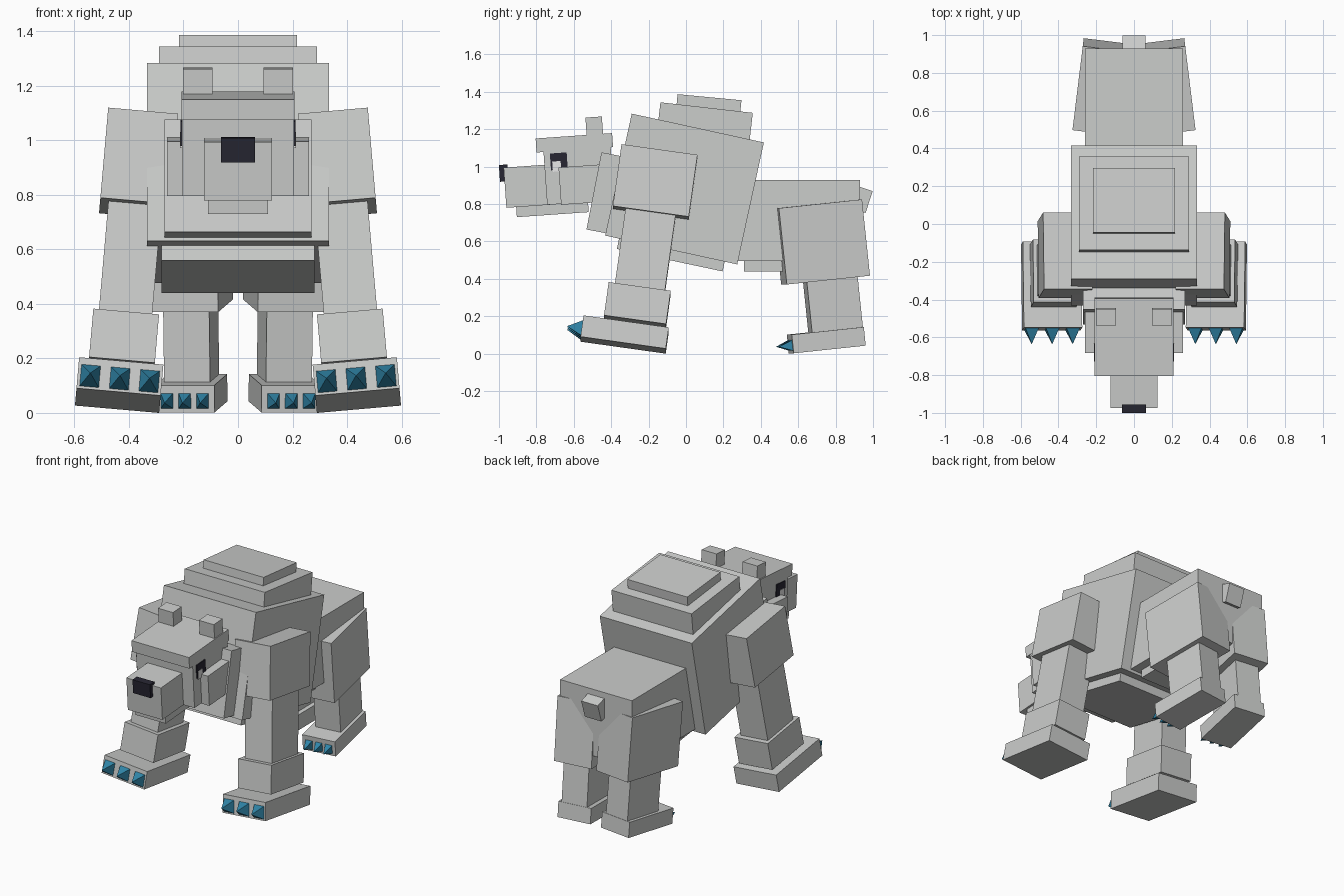
import bpy
import bmesh
from math import radians
from mathutils import Euler, Matrix, Vector

cube = bpy.data.objects.get("Cube")
if cube:
    bpy.data.objects.remove(cube, do_unlink=True)


def material(name, rgb):
    mat = bpy.data.materials.new(name)
    mat.use_nodes = True
    mat.diffuse_color = (*rgb, 1)
    mat.node_tree.nodes["Principled BSDF"].inputs["Base Color"].default_value = (*rgb, 1)
    return mat


FUR = material("grey fur", (0.6, 0.61, 0.6))
BLACK = material("near black", (0.02, 0.019, 0.032))
CLAW = material("blue claw", (0.03, 0.24, 0.4))
WHITE = material("eye white", (0.85, 0.85, 0.85))


def finish(name, bm, mat, matrix):
    mesh = bpy.data.meshes.new(name)
    bm.to_mesh(mesh)
    bm.free()
    mesh.materials.append(mat)
    obj = bpy.data.objects.new(name, mesh)
    obj.matrix_world = matrix
    bpy.context.collection.objects.link(obj)


def frame(center, tilt):
    rotation = Euler([radians(a) for a in tilt]).to_matrix().to_4x4()
    return Matrix.Translation(center) @ rotation


def box(name, center, size, pitch=0, mat=FUR, tilt=None):
    bm = bmesh.new()
    bmesh.ops.create_cube(bm, size=1)
    bmesh.ops.scale(bm, vec=size, verts=bm.verts)
    matrix = frame(center, tilt or (pitch, 0, 0))
    finish(name, bm, mat, matrix)
    return matrix


def claws(name, foot, front, spacing, width, height, length):
    """Three four-sided claws along the front of a foot."""
    for i in (-1, 0, 1):
        bm = bmesh.new()
        bmesh.ops.create_cone(bm, cap_ends=True, segments=4, radius1=0.5 ** 0.5,
                              radius2=0, depth=1)
        turn = Matrix.Rotation(radians(90), 3, 'X') @ Matrix.Rotation(radians(45), 3, 'Z')
        bmesh.ops.rotate(bm, matrix=turn, verts=bm.verts)
        bmesh.ops.scale(bm, vec=(width, length, height), verts=bm.verts)
        place = Matrix.Translation(Vector((i * spacing, front - length / 2, -0.008)))
        finish(f"{name}_{i + 2}", bm, CLAW, foot @ place)


# Body
box("torso", (0, -0.008, 0.88), (0.666, 0.723, 0.667), -12.3)
box("belly", (0, -0.062, 0.617), (0.56, 0.578, 0.24), -12)
box("lower_hump", (0, 0.1, 1.226), (0.58, 0.497, 0.18), -6.5)
box("upper_hump", (0, 0.121, 1.321), (0.434, 0.343, 0.1), -5.4)
box("rump", (0, 0.565, 0.712), (0.52, 0.73, 0.435))
box("rear_belly", (0, 0.45, 0.49), (0.4, 0.28, 0.1))
box("tail", (0, 0.922, 0.829), (0.12, 0.12, 0.123), -18)
box("neck", (0, -0.394, 0.851), (0.54, 0.2, 0.42), -11)

# Head
box("head", (0, -0.575, 0.985), (0.41, 0.36, 0.355), 4)
box("brow", (0, -0.597, 1.127), (0.416, 0.41, 0.075), 4)
box("cheeks", (0, -0.54, 0.905), (0.52, 0.27, 0.2), 4)
box("snout", (0, -0.838, 0.896), (0.25, 0.26, 0.215), 4)
box("jaw", (0, -0.715, 0.783), (0.22, 0.385, 0.08), 4)
box("nose", (0, -0.975, 0.965), (0.126, 0.045, 0.09), 4, BLACK)

# Paired parts
for side, s in (("left", 1), ("right", -1)):
    box(f"{side}_ear", (s * 0.148, -0.49, 1.21), (0.108, 0.088, 0.11), 4)
    box(f"{side}_eye", (s * 0.207, -0.68, 1.028), (0.008, 0.09, 0.09), 4, BLACK)
    box(f"{side}_eye_white", (s * 0.209, -0.691, 1.001), (0.008, 0.045, 0.055), 4, WHITE)

    # Front leg, leaning outward and forward
    lean = (-8, -5 * s, 0)
    box(f"{side}_shoulder", (s * 0.365, -0.165, 0.915), (0.257, 0.41, 0.335), tilt=lean)
    box(f"{side}_forearm", (s * 0.395, -0.215, 0.57), (0.196, 0.27, 0.6), tilt=lean)
    box(f"{side}_wrist", (s * 0.42, -0.26, 0.26), (0.242, 0.335, 0.18), tilt=lean)
    paw = box(f"{side}_front_paw", (s * 0.436, -0.328, 0.102), (0.31, 0.46, 0.115), tilt=lean)
    claws(f"{side}_front_claw", paw, -0.23, 0.109, 0.07, 0.08, 0.08)

    # Hind leg, turned outward
    turn = (6, 0, 7 * s)
    box(f"{side}_thigh", (s * 0.172, 0.725, 0.597), (0.25, 0.45, 0.41), tilt=turn)
    box(f"{side}_shin", (s * 0.172, 0.785, 0.27), (0.17, 0.275, 0.4), tilt=turn)
    paw = box(f"{side}_hind_paw", (s * 0.172, 0.75, 0.072), (0.22, 0.39, 0.1), tilt=turn)
    claws(f"{side}_hind_claw", paw, -0.195, 0.066, 0.045, 0.056, 0.07)
